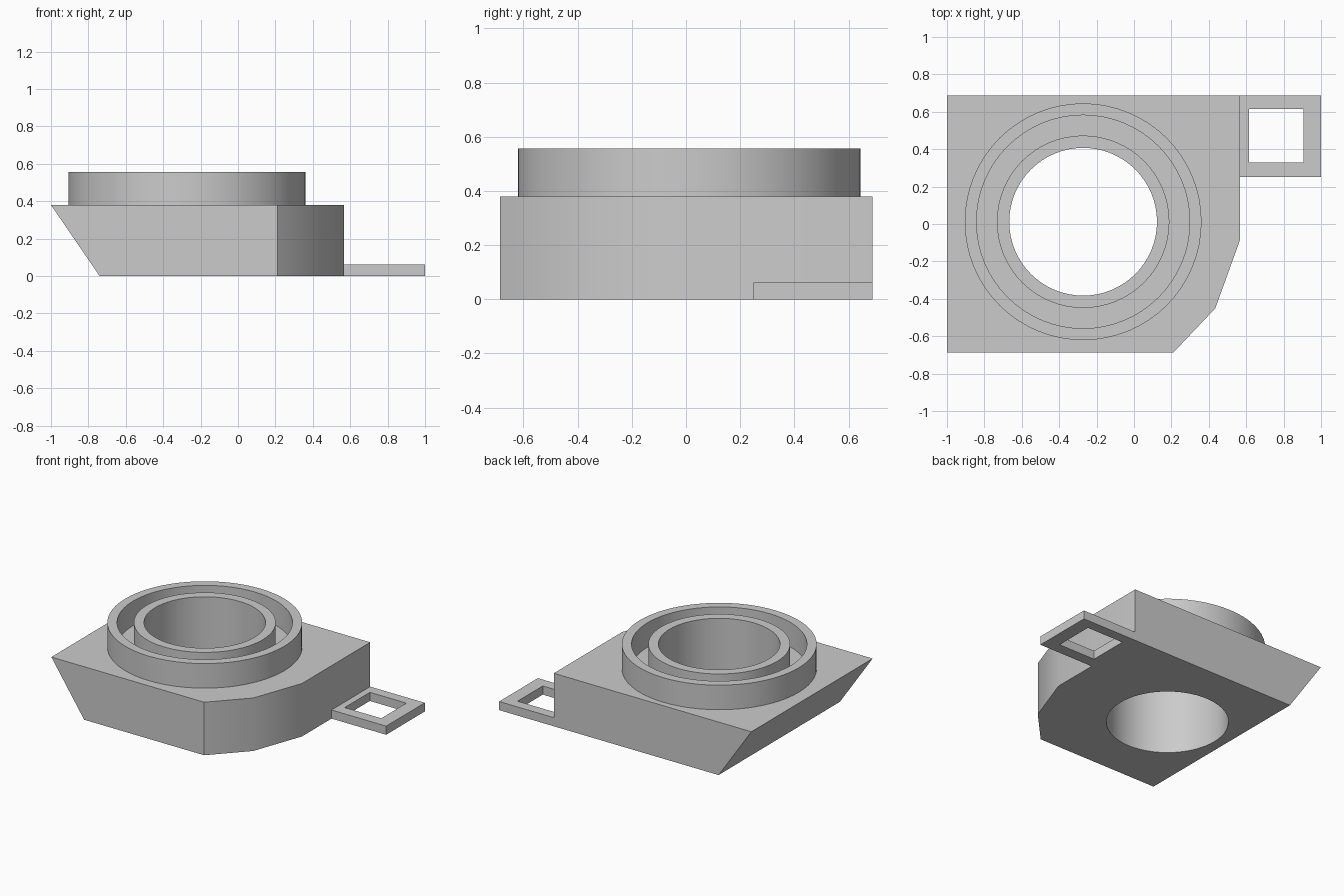
import bpy, bmesh, math

cube = bpy.data.objects.get("Cube")
if cube:
    bpy.data.objects.remove(cube, do_unlink=True)

grey = bpy.data.materials.new("plain grey")
grey.use_nodes = True
grey.diffuse_color = (0.6, 0.6, 0.6, 1)
grey.node_tree.nodes["Principled BSDF"].inputs["Base Color"].default_value = grey.diffuse_color

CENTRE = (-0.272, 0.012)
BODY_TOP, RING_TOP, TAB_TOP = 0.38, 0.556, 0.062


def circle(radius, segments=64):
    steps = [2 * math.pi * i / segments for i in range(segments)]
    return [(CENTRE[0] + radius * math.cos(a), CENTRE[1] + radius * math.sin(a)) for a in steps]


def rectangle(x0, x1, y0, y1):
    return [(x0, y0), (x1, y0), (x1, y1), (x0, y1)]


def pierced_slab(name, outline, hole, z0, z1, bottom_outline=None):
    """Solid between two heights with one hole through it."""
    bm = bmesh.new()
    caps = ([], [])
    for lower, upper in ((bottom_outline or outline, outline), (hole, hole)):
        low = [bm.verts.new((x, y, z0)) for x, y in lower]
        high = [bm.verts.new((x, y, z1)) for x, y in upper]
        n = len(low)
        for i in range(n):
            j = (i + 1) % n
            bm.faces.new((low[i], low[j], high[j], high[i]))
            caps[0].append(bm.edges.get((low[i], low[j])))
            caps[1].append(bm.edges.get((high[i], high[j])))
    for edges in caps:
        bmesh.ops.triangle_fill(bm, edges=edges, use_beauty=True)
    bmesh.ops.recalc_face_normals(bm, faces=bm.faces)
    mesh = bpy.data.meshes.new(name)
    bm.to_mesh(mesh)
    bm.free()
    mesh.materials.append(grey)
    obj = bpy.data.objects.new(name, mesh)
    bpy.context.collection.objects.link(obj)
    bpy.ops.object.select_all(action="DESELECT")
    obj.select_set(True)
    bpy.context.view_layer.objects.active = obj
    bpy.ops.object.shade_smooth_by_angle(angle=math.radians(30))
    return obj


# Body: chamfered front corner, undercut right side, round bore
top = [(-1, -0.686), (0.212, -0.686), (0.435, -0.45), (0.567, -0.085), (0.567, 0.688), (-1, 0.688)]
bottom = [(-0.74 if x == -1 else x, y) for x, y in top]
pierced_slab("body", top, circle(0.395), 0, BODY_TOP, bottom)

# Two concentric raised rings with a groove between them
pierced_slab("outer_ring", circle(0.633), circle(0.57), BODY_TOP, RING_TOP)
pierced_slab("inner_ring", circle(0.461), circle(0.395), BODY_TOP, RING_TOP)

# Flat side tab with a square opening
pierced_slab("side_tab", rectangle(0.567, 1, 0.25, 0.688),
             rectangle(0.615, 0.905, 0.33, 0.615), 0, TAB_TOP)
